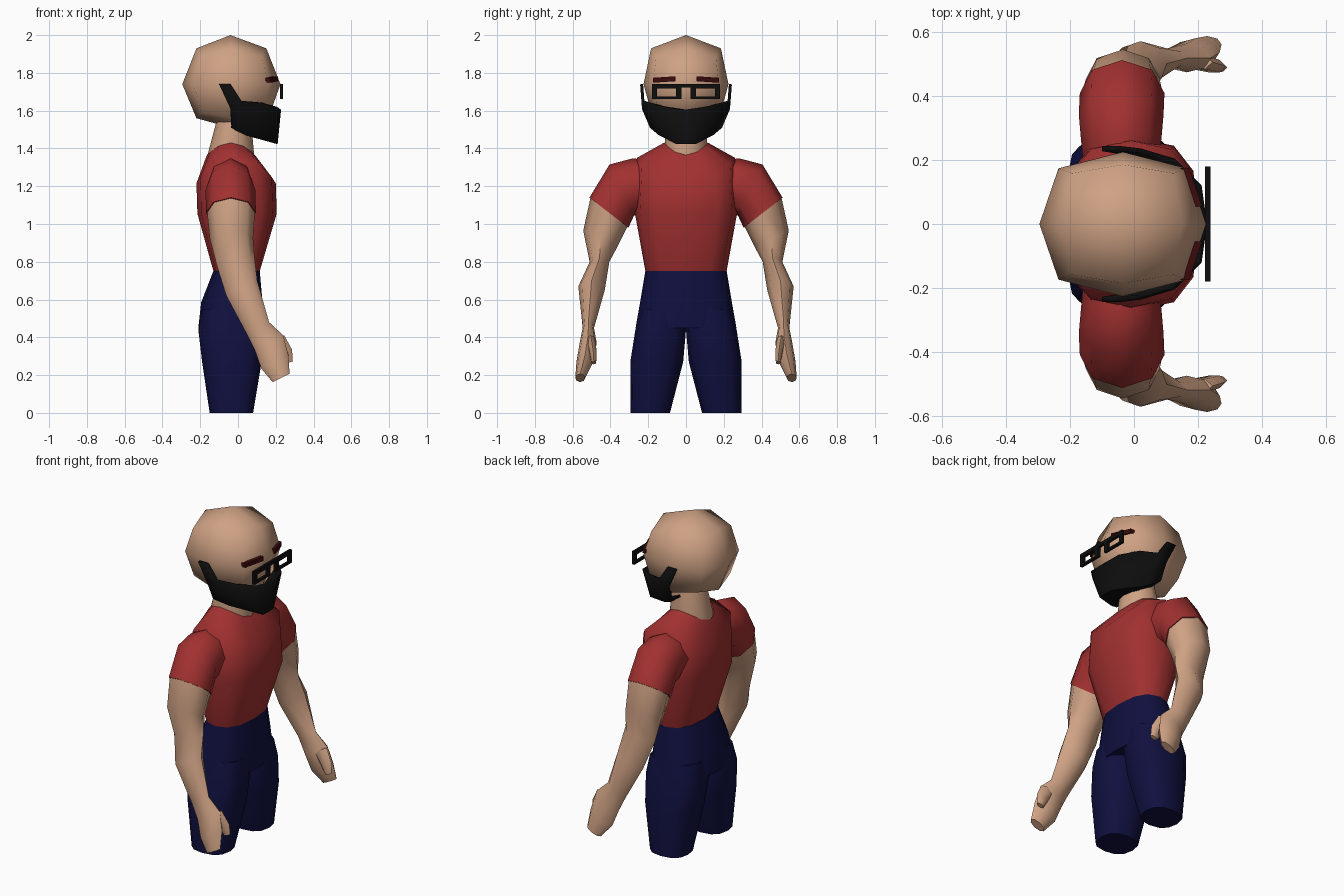
import bpy, bmesh, math
from mathutils import Vector

if "Cube" in bpy.data.objects:
    bpy.data.objects.remove(bpy.data.objects["Cube"])


def material(name, rgb):
    m = bpy.data.materials.new(name)
    m.diffuse_color = (*rgb, 1)
    m.use_nodes = True
    m.node_tree.nodes["Principled BSDF"].inputs["Base Color"].default_value = m.diffuse_color
    return m


SKIN = material("skin", (0.62, 0.36, 0.23))
RED = material("shirt red", (0.36, 0.03, 0.03))
NAVY = material("trouser navy", (0.005, 0.005, 0.05))
BLACK = material("black", (0.004, 0.004, 0.004))
BROWN = material("brow brown", (0.045, 0.003, 0.004))


def finish(bm, name, mat, mirror=False, angle=60):
    bmesh.ops.remove_doubles(bm, verts=bm.verts, dist=0.003)
    bmesh.ops.recalc_face_normals(bm, faces=bm.faces)
    me = bpy.data.meshes.new(name)
    bm.to_mesh(me)
    bm.free()
    me.materials.append(mat)
    ob = bpy.data.objects.new(name, me)
    bpy.context.collection.objects.link(ob)
    if angle:
        bpy.ops.object.select_all(action='DESELECT')
        ob.select_set(True)
        bpy.context.view_layer.objects.active = ob
        bpy.ops.object.shade_smooth_by_angle(angle=math.radians(angle))
    if mirror:
        mod = ob.modifiers.new("mirror", 'MIRROR')
        mod.use_axis = (False, True, False)
    return ob


def spow(v, p):
    return math.copysign(abs(v) ** p, v) if abs(v) > 1e-6 else 0.0


def flat_ring(x0, x1, y0, y1, z, n=12, p=0.75, side=0, diag=0):
    """Rounded horizontal ring; side / diag raise its sides / corners."""
    pts = []
    for i in range(n):
        a = 2 * math.pi * i / n
        c, s = math.cos(a), math.sin(a)
        pts.append(Vector(((x0 + x1) / 2 + (x1 - x0) / 2 * spow(c, p),
                           (y0 + y1) / 2 + (y1 - y0) / 2 * spow(s, p),
                           z + side * s * s + diag * math.sin(2 * a) ** 2)))
    return pts


def limb_ring(c, u, v, n=8):
    """Tilted elliptical ring around centre c with half axes u and v."""
    c, u, v = Vector(c), Vector(u), Vector(v)
    return [c + u * math.cos(2 * math.pi * i / n) + v * math.sin(2 * math.pi * i / n)
            for i in range(n)]


def loft(name, rings, mat, mirror=False, caps=(True, True), angle=60):
    bm = bmesh.new()
    rows = [[bm.verts.new(p) for p in r] for r in rings]
    n = len(rows[0])
    for a, b in zip(rows, rows[1:]):
        for i in range(n):
            j = (i + 1) % n
            bm.faces.new((a[i], a[j], b[j], b[i]))
    for row, cap in ((rows[0], caps[0]), (rows[-1], caps[1])):
        if cap:
            bm.faces.new(row)
    return finish(bm, name, mat, mirror, angle)


def add_box(bm, x0, x1, y0, y1, z0, z1):
    vs = bmesh.ops.create_cube(bm, size=1)["verts"]
    for v in vs:
        v.co = Vector((x0 if v.co.x < 0 else x1,
                       y0 if v.co.y < 0 else y1,
                       z0 if v.co.z < 0 else z1))
    return vs


# Head: eight sides, pole to pole
loft("head", [
    flat_ring(-0.04, -0.039, -0.0005, 0.0005, 1.51, 8),
    flat_ring(-0.22, 0.16, -0.175, 0.175, 1.56, 8, 0.45, diag=0.035),
    flat_ring(-0.295, 0.225, -0.225, 0.225, 1.74, 8, 0.75),
    flat_ring(-0.22, 0.15, -0.185, 0.185, 1.93, 8, 0.45, diag=-0.045),
    flat_ring(-0.04, -0.039, -0.0005, 0.0005, 2.0, 8)], SKIN, angle=80)

# Neck
loft("neck", [
    flat_ring(-0.155, 0.08, -0.115, 0.115, 1.3, p=1),
    flat_ring(-0.16, 0.085, -0.113, 0.113, 1.37, p=1, side=0.055),
    flat_ring(-0.115, 0.07, -0.105, 0.105, 1.54, p=1)], SKIN)

# Shirt body and sleeves
loft("shirt_body", [
    flat_ring(-0.13, 0.115, -0.215, 0.215, 0.75, p=0.8),
    flat_ring(-0.215, 0.205, -0.27, 0.27, 1.055, p=0.7),
    flat_ring(-0.22, 0.2, -0.26, 0.26, 1.215, p=0.75, side=0.135),
    flat_ring(-0.165, 0.09, -0.117, 0.117, 1.365, p=1, side=0.065)],
    RED, caps=(True, False))
loft("sleeve", [
    limb_ring((-0.04, 0.20, 1.2), (0.12, 0, 0), (0, 0.02, 0.14)),
    limb_ring((-0.04, 0.26, 1.2), (0.125, 0, 0), (0, 0.02, 0.148)),
    limb_ring((-0.04, 0.34, 1.18), (0.132, 0, 0), (0, 0.065, 0.135)),
    limb_ring((-0.037, 0.408, 1.06), (0.132, 0, 0), (0, 0.103, 0.08))], RED, True)

# Trousers: hips and two legs
loft("trouser_hips", [
    flat_ring(-0.13, 0.115, -0.215, 0.215, 0.752, p=0.8),
    flat_ring(-0.195, 0.13, -0.243, 0.243, 0.585, p=0.7),
    flat_ring(-0.21, 0.135, -0.267, 0.267, 0.45, p=0.7)], NAVY)
loft("trouser_leg", [
    flat_ring(-0.19, 0.12, 0.01, 0.24, 0.55, p=0.7),
    flat_ring(-0.21, 0.135, 0.0, 0.268, 0.44, p=0.7),
    flat_ring(-0.19, 0.125, 0.015, 0.295, 0.27, p=0.75),
    flat_ring(-0.15, 0.08, 0.085, 0.295, 0.0, p=0.8)], NAVY, True)

# Arm running into a mitten hand, with a thumb
loft("arm", [
    limb_ring((-0.037, 0.405, 1.07), (0.127, 0, 0), (0, 0.099, 0.077)),
    limb_ring((-0.035, 0.452, 0.925), (0.115, 0, 0), (0, 0.092, 0.04)),
    limb_ring((-0.012, 0.458, 0.80), (0.1, 0, 0.02), (0, 0.052, 0)),
    limb_ring((0.02, 0.5, 0.66), (0.082, 0, 0.04), (0, 0.07, 0.01)),
    limb_ring((0.105, 0.517, 0.45), (0.06, 0, 0.03), (0, 0.03, 0)),
    limb_ring((0.165, 0.518, 0.37), (0.075, 0, 0.04), (0, 0.045, 0)),
    limb_ring((0.195, 0.535, 0.27), (0.072, 0, 0.035), (0, 0.045, 0)),
    limb_ring((0.228, 0.56, 0.185), (0.045, 0, 0.022), (0, 0.026, 0))], SKIN, True)
loft("thumb", [
    limb_ring((0.2, 0.505, 0.39), (0.045, 0, 0.02), (0, 0.025, 0), 6),
    limb_ring((0.25, 0.492, 0.32), (0.036, 0, 0.015), (0, 0.022, 0), 6),
    limb_ring((0.268, 0.488, 0.265), (0.022, 0, 0.008), (0, 0.014, 0), 6)], SKIN, True)

# Beard: half shell with sideburn, mirrored
P = {"a0": (-0.10, 0.235, 1.74), "a1": (-0.04, 0.235, 1.74),
     "s": (-0.04, 0.225, 1.61), "t0": (0.02, 0.228, 1.65),
     "t1": (0.125, 0.197, 1.64), "t2": (0.205, 0.115, 1.62), "t3": (0.22, 0, 1.605),
     "l0": (-0.035, 0.185, 1.515), "l1": (0.04, 0.14, 1.477),
     "l2": (0.2, 0.05, 1.43), "l3": (0.205, 0, 1.43),
     "c0": (-0.035, 0, 1.515), "c1": (0.04, 0, 1.477)}
bm = bmesh.new()
V = {k: bm.verts.new(p) for k, p in P.items()}
for f in ("a0 a1 t0 s", "s t0 l0", "t0 t1 l1 l0", "t1 t2 l2 l1", "t2 t3 l3 l2",
          "l1 l2 l3 c1", "l0 l1 c1 c0"):
    bm.faces.new([V[k] for k in f.split()])
beard = finish(bm, "beard", BLACK, True)
shell = beard.modifiers.new("thickness", 'SOLIDIFY')
shell.thickness, shell.offset = 0.016, 0

# Glasses: two rectangular frames and a bridge
bm = bmesh.new()
X = (0.222, 0.238)
for s in (-1, 1):
    for y0, y1, z0, z1 in ((0.025, 0.18, 1.717, 1.742), (0.025, 0.18, 1.663, 1.676),
                           (0.025, 0.054, 1.676, 1.717), (0.153, 0.18, 1.676, 1.717)):
        add_box(bm, *X, *sorted((s * y0, s * y1)), z0, z1)
add_box(bm, *X, -0.025, 0.025, 1.722, 1.742)
finish(bm, "glasses", BLACK, angle=0)

# Eyebrows: slanted bars following the forehead
bm = bmesh.new()
for v in add_box(bm, -0.015, 0.012, 0.055, 0.175, 1.756, 1.782):
    t = (v.co.y - 0.055) / 0.12
    v.co.x += 0.2 - 0.04 * t
    v.co.z -= 0.008 * t
finish(bm, "eyebrow", BROWN, True, 0)
